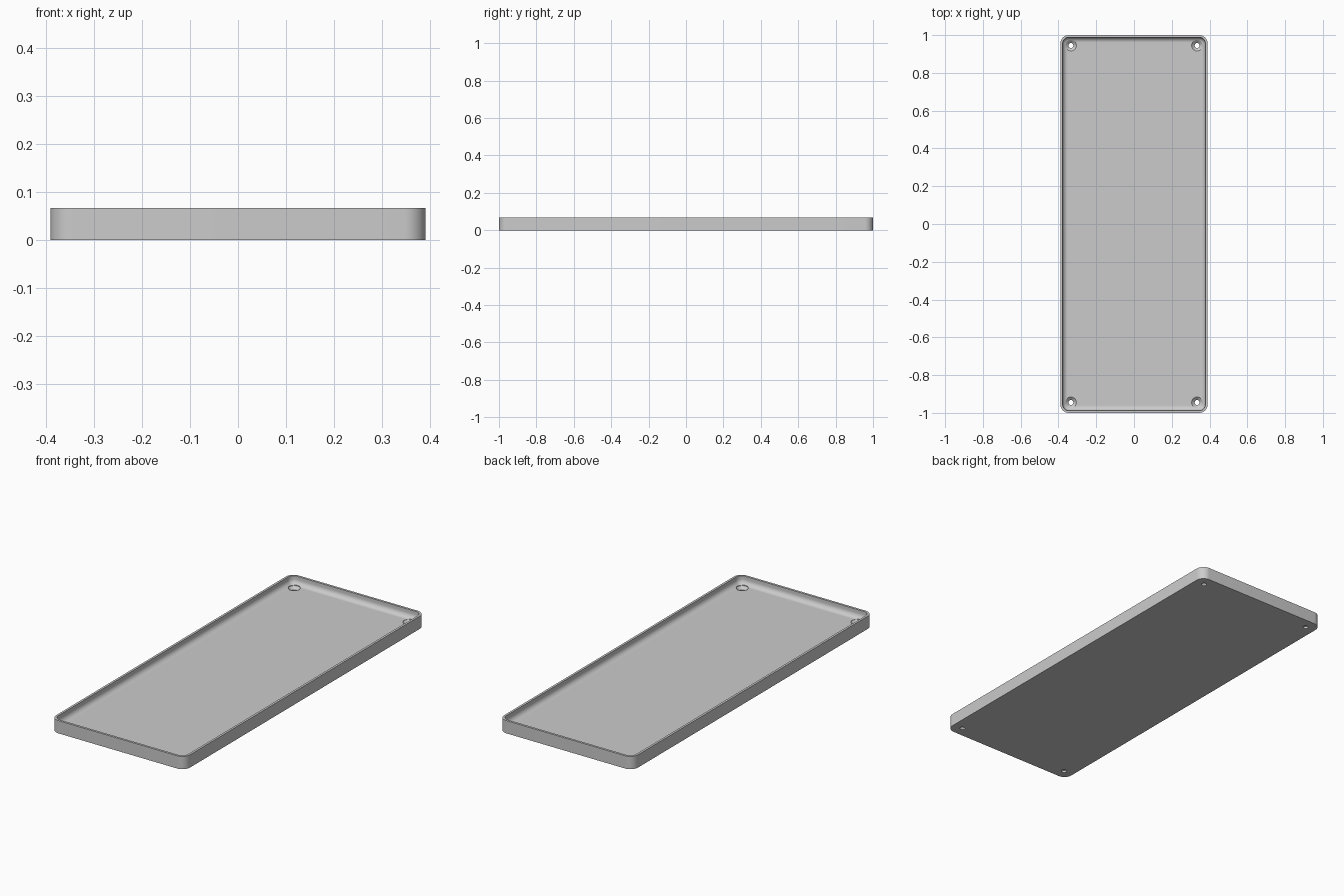
import bpy, bmesh, math

if "Cube" in bpy.data.objects:
    bpy.data.objects.remove(bpy.data.objects["Cube"])

W, L, H = 0.39, 1.0, 0.067      # half width, half length, height
RIM, FILLET, FLOOR, CORNER = 0.012, 0.026, 0.025, 0.045


def ring(bm, inset, z, seg=10):
    """Rounded rectangle loop, shrunk by inset."""
    r = max(CORNER - inset, 0.003)
    cx, cy = W - inset - r, L - inset - r
    verts = []
    for q, (sx, sy) in enumerate([(1, 1), (-1, 1), (-1, -1), (1, -1)]):
        for i in range(seg + 1):
            a = math.pi / 2 * (q + i / seg)
            verts.append(bm.verts.new((sx * cx + r * math.cos(a),
                                       sy * cy + r * math.sin(a), z)))
    return verts


def circle(bm, x, y, r, z, seg=32):
    return [bm.verts.new((x + r * math.cos(2 * math.pi * i / seg),
                          y + r * math.sin(2 * math.pi * i / seg), z)) for i in range(seg)]


def loft(bm, rings):
    """Skin the loops and cap both ends."""
    for a, b in zip(rings, rings[1:]):
        n = len(a)
        for i in range(n):
            j = (i + 1) % n
            bm.faces.new((a[i], a[j], b[j], b[i]))
    bm.faces.new(rings[0][::-1])
    bm.faces.new(rings[-1])


def finish(bm, name):
    bmesh.ops.recalc_face_normals(bm, faces=bm.faces[:])
    me = bpy.data.meshes.new(name)
    bm.to_mesh(me)
    bm.free()
    ob = bpy.data.objects.new(name, me)
    bpy.context.collection.objects.link(ob)
    return ob


# Tray: outer wall, rim, inner wall, rounded fillet down to the floor
bm = bmesh.new()
profile = [(0, 0), (0, H), (RIM, H)]
for i in range(9):
    a = math.pi / 2 * i / 8
    profile.append((RIM + FILLET * (1 - math.cos(a)),
                    FLOOR + FILLET * (1 - math.sin(a))))
loft(bm, [ring(bm, d, z) for d, z in profile])
tray = finish(bm, "tray")

# Countersunk screw holes in the four corners
bm = bmesh.new()
for x in (-0.334, 0.334):
    for y in (-0.945, 0.945):
        loft(bm, [circle(bm, x, y, r, z) for r, z in
                  ((0.013, -0.02), (0.013, 0.010), (0.029, 0.024), (0.029, 0.1))])
cutter = finish(bm, "hole_cutter")
cutter.hide_render = True

mod = tray.modifiers.new("holes", 'BOOLEAN')
mod.operation = 'DIFFERENCE'
mod.solver = 'EXACT'
mod.object = cutter
bpy.context.view_layer.objects.active = tray
tray.select_set(True)
cutter.select_set(False)
bpy.ops.object.modifier_apply(modifier=mod.name)
bpy.data.objects.remove(cutter)

# Single grey material
mat = bpy.data.materials.new("grey")
mat.diffuse_color = (0.6, 0.6, 0.6, 1)
mat.use_nodes = True
mat.node_tree.nodes["Principled BSDF"].inputs["Base Color"].default_value = mat.diffuse_color
tray.data.materials.clear()
tray.data.materials.append(mat)
bpy.ops.object.shade_smooth_by_angle(angle=math.radians(30))
